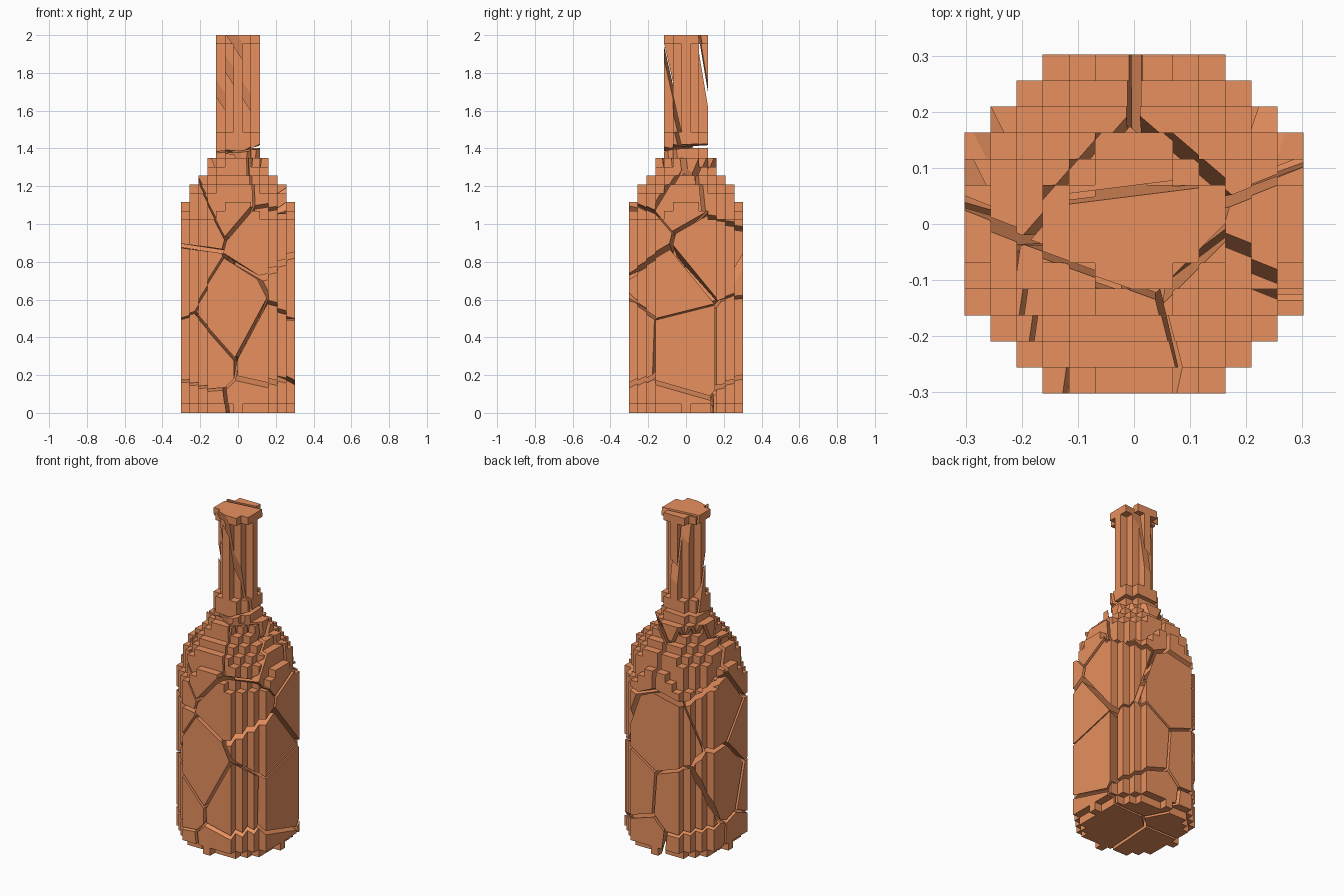
import bpy, bmesh, random
from mathutils import Vector

if "Cube" in bpy.data.objects:
    bpy.data.objects.remove(bpy.data.objects["Cube"])

random.seed(4)
V = 2 / 43                      # voxel edge, bottle is 43 layers tall

# squared radius (in voxels) of each layer: foot, body, shoulder, neck, lip
LAYERS = ([36] + [45] * 21 + [40, 37, 34, 29, 20, 13, 10]
          + [5] * 3 + [4] * 10 + [5])

# centres of the broken shards
SEEDS = [
    # front
    (-.06, -.28, .51), (.20, -.30, .37), (-.23, -.26, .36), (.22, -.26, .95),
    (-.33, -.18, .68),
    # right side
    (.30, -.02, .36), (.28, -.10, .68), (.26, .12, .86), (.20, .32, .36),
    # back and left side
    (-.05, .30, .75), (-.20, .30, .33), (-.32, .06, .45), (-.30, .08, .88),
    # shoulder
    (-.06, -.20, 1.19), (.18, -.14, 1.20), (.14, .16, 1.16), (-.14, .16, 1.15),
    (-.27, -.17, 1.08), (.02, .02, 1.22), (.22, -.04, 1.14),
    # foot
    (-.20, -.10, -.03), (.12, -.12, .01), (.10, .38, .04), (-.20, .22, 0),
    # neck
    (0, 0, 1.60), (-.02, -.057, 1.587), (-.03, .24, 1.64),
]
SEEDS = [Vector(s) for s in SEEDS]

mat = bpy.data.materials.new("terracotta")
mat.diffuse_color = (.8, .28, .113, 1)
mat.use_nodes = True
mat.node_tree.nodes["Principled BSDF"].inputs["Base Color"].default_value = mat.diffuse_color


def link(bm, name):
    me = bpy.data.meshes.new(name)
    bm.to_mesh(me)
    bm.free()
    ob = bpy.data.objects.new(name, me)
    bpy.context.collection.objects.link(ob)
    return ob


def voxel_bottle():
    """Closed outer skin of the stacked voxel discs."""
    def solid(i, j, k):
        return 0 <= k < len(LAYERS) and i * i + j * j <= LAYERS[k]
    bm, verts = bmesh.new(), {}

    def vert(p):
        if p not in verts:
            verts[p] = bm.verts.new(((p[0] - .5) * V, (p[1] - .5) * V, p[2] * V))
        return verts[p]
    for k in range(len(LAYERS)):
        for i in range(-6, 7):
            for j in range(-6, 7):
                if not solid(i, j, k):
                    continue
                c = (i, j, k)
                for a in range(3):
                    b, d = (a + 1) % 3, (a + 2) % 3
                    for s in (0, 1):
                        n = list(c)
                        n[a] += 1 if s else -1
                        if solid(*n):
                            continue
                        quad = []
                        for u, w in ((0, 0), (1, 0), (1, 1), (0, 1)):
                            p = list(c)
                            p[a] += s
                            p[b] += u
                            p[d] += w
                            quad.append(vert(tuple(p)))
                        bm.faces.new(quad if s else quad[::-1])
    return link(bm, "bottle_solid")


def shard_cell(index):
    """Convex cell around one seed, pulled back a little to open the cracks."""
    bm = bmesh.new()
    bmesh.ops.create_cube(bm, size=1)
    for v in bm.verts:
        v.co = Vector((v.co.x * 1.2, v.co.y * 1.2, v.co.z * 2.6 + 1))
    s = SEEDS[index]
    for n, o in enumerate(SEEDS):
        if n == index:
            continue
        no = (o - s).normalized()
        gap = random.uniform(.003, .016)
        bmesh.ops.bisect_plane(
            bm, geom=bm.verts[:] + bm.edges[:] + bm.faces[:], dist=1e-6,
            plane_co=(s + o) / 2 - no * gap, plane_no=no, clear_outer=True)
        edges = [e for e in bm.edges if e.is_boundary]
        if edges:
            bmesh.ops.holes_fill(bm, edges=edges, sides=0)
    bmesh.ops.recalc_face_normals(bm, faces=bm.faces[:])
    return link(bm, f"bottle_shard_{index + 1:02d}")


bottle = voxel_bottle()
bottle.hide_render = True

# cut every shard out of the solid bottle
for index in range(len(SEEDS)):
    shard = shard_cell(index)
    mod = shard.modifiers.new("fit", 'BOOLEAN')
    mod.operation = 'INTERSECT'
    mod.solver = 'EXACT'
    mod.object = bottle
    bpy.context.view_layer.update()
    dg = bpy.context.evaluated_depsgraph_get()
    me = bpy.data.meshes.new_from_object(shard.evaluated_get(dg))
    shard.modifiers.clear()
    bm = bmesh.new()
    bm.from_mesh(me)
    bmesh.ops.dissolve_limit(bm, angle_limit=.01, verts=bm.verts[:], edges=bm.edges[:])
    bm.to_mesh(me)
    bm.free()
    me.materials.clear()
    me.materials.append(mat)
    shard.data = me
    if not me.polygons:
        bpy.data.objects.remove(shard)

bpy.data.objects.remove(bottle)
